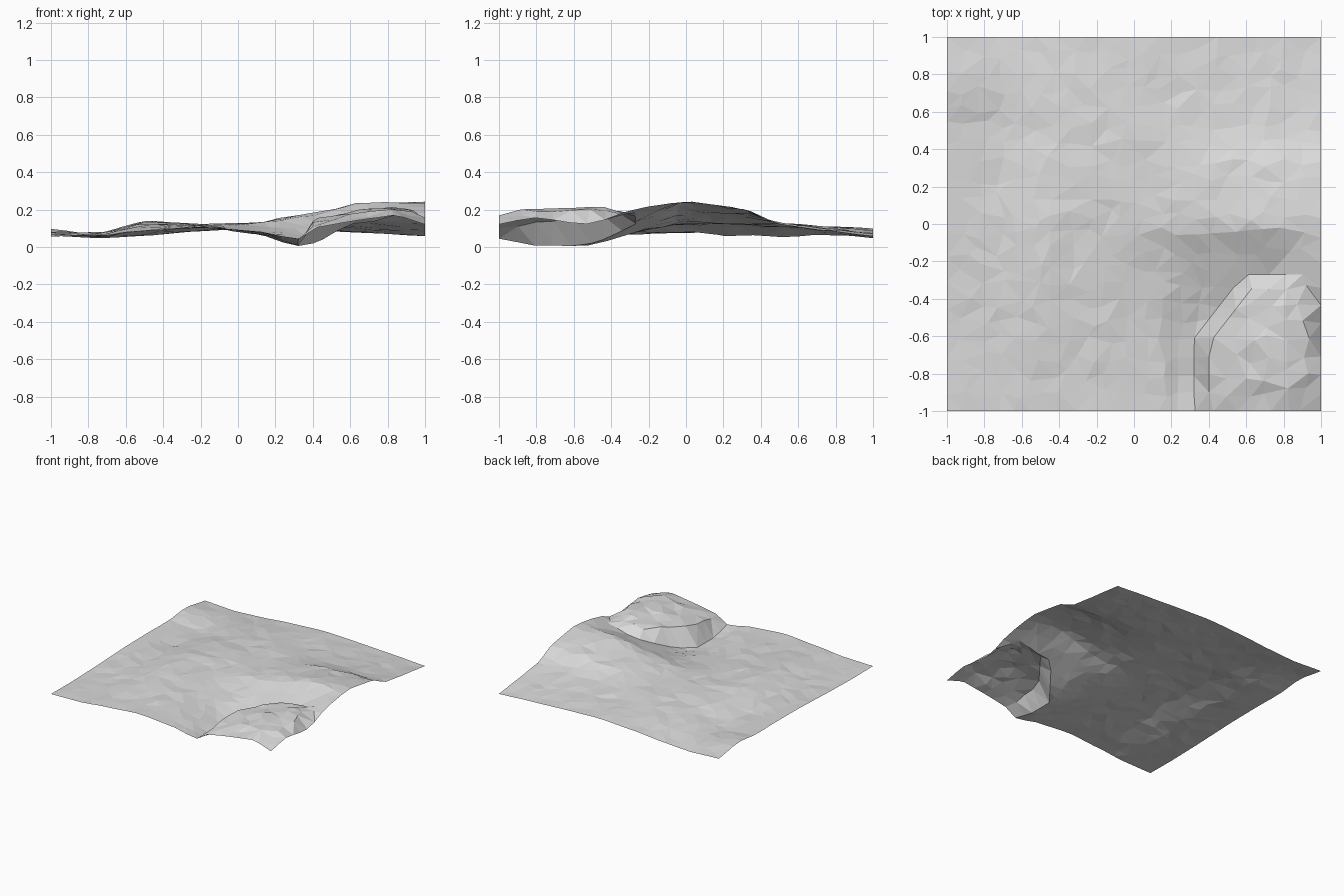
import bpy, bmesh, math, random

if "Cube" in bpy.data.objects:
    bpy.data.objects.remove(bpy.data.objects["Cube"])

random.seed(4)

stone = bpy.data.materials.new("light grey")
stone.diffuse_color = (0.7, 0.7, 0.7, 1)
stone.use_nodes = True
stone.node_tree.nodes["Principled BSDF"].inputs["Base Color"].default_value = stone.diffuse_color

# Coarse relief: one row of heights per y, one column per x
XS = [-1, -.73, -.5, -.2, .1, .32, .7, 1]
YS = [-1, -.75, -.5, -.3, -.18, 0, .3, .5, .75, 1]
RELIEF = [
    [.057, .062, .085, .108, .085, .042, .040, .080],
    [.055, .065, .100, .110, .078, .003, .040, .100],
    [.060, .070, .120, .113, .070, .010, .060, .125],
    [.067, .075, .132, .115, .077, .065, .125, .195],
    [.072, .078, .138, .117, .098, .110, .175, .220],
    [.078, .075, .138, .120, .125, .175, .240, .245],
    [.080, .055, .120, .120, .125, .165, .200, .205],
    [.075, .053, .095, .112, .122, .130, .128, .120],
    [.100, .065, .088, .100, .110, .105, .095, .088],
    [.060, .047, .060, .085, .100, .092, .075, .058],
]
# Crest line of the boulder: x and height
CREST = [(0, .11), (.35, .12), (.41, .15), (.6, .185), (.83, .217), (.92, .20), (1.01, .165)]
# Boulder outline as half planes: point and inward direction
OUTLINE = [(.32, -.7, 1, 0), (.33, -.60, .79, -.614),
           (.7, -.27, 0, -1), (1.0, -.55, -.94, -.336)]
WALL = .08


def spot(values, v):
    """Cell index and eased fraction of v."""
    i = max(k for k in range(len(values) - 1) if values[k] <= v)
    t = (v - values[i]) / (values[i + 1] - values[i])
    return i, 0.5 * t + 0.5 * t * t * (3 - 2 * t)


def ground_height(x, y):
    i, u = spot(XS, x)
    j, v = spot(YS, y)
    low = RELIEF[j][i] * (1 - u) + RELIEF[j][i + 1] * u
    high = RELIEF[j + 1][i] * (1 - u) + RELIEF[j + 1][i + 1] * u
    return low * (1 - v) + high * v


def nearest_side(x, y):
    """Depth inside the boulder outline (negative outside) and its direction."""
    return min(((x - px) * nx + (y - py) * ny, nx, ny) for px, py, nx, ny in OUTLINE)


def boulder_height(x, y):
    for (x0, z0), (x1, z1) in zip(CREST, CREST[1:]):
        if x0 <= x <= x1:
            z = z0 + (z1 - z0) * (x - x0) / (x1 - x0)
            return z - .3 * (y + .6) ** 2
    return 0


def height(x, y):
    z = ground_height(x, y)
    m = max(0, min(1, nearest_side(x, y)[0] / WALL))
    return z + (max(z, boulder_height(x, y)) - z) * m


# Terrain: one open sheet of irregular triangles, boulder pushed up in a corner
bm = bmesh.new()
bmesh.ops.create_grid(bm, x_segments=21, y_segments=21, size=1)
for v in bm.verts:
    x, y = v.co.x, v.co.y
    inner_x, inner_y = abs(x) < .99, abs(y) < .99
    near = -.1 < nearest_side(x, y)[0] < .15
    spread = .008 if near else .032
    if inner_x:
        x += random.uniform(-spread, spread)
    if inner_y:
        y += random.uniform(-spread, spread)
    # pull vertices near the boulder onto its foot and rim for a crisp wall
    d, nx, ny = nearest_side(x, y)
    if inner_x and inner_y and -.04 < d < WALL + .04:
        shift = (0 if d < WALL / 2 else WALL) - d
        x, y = x + nx * shift, y + ny * shift
    x, y = max(-1, min(1, x)), max(-1, min(1, y))
    bump = random.uniform(-.005, .005) if inner_x and inner_y else 0
    if nearest_side(x, y)[0] > .05:
        bump *= 2
    v.co = (x, y, max(.001, height(x, y) + bump))
bmesh.ops.triangulate(bm, faces=bm.faces[:], quad_method='SHORT_EDGE')

me = bpy.data.meshes.new("terrain")
bm.to_mesh(me)
bm.free()
me.materials.append(stone)
bpy.context.collection.objects.link(bpy.data.objects.new("terrain", me))
